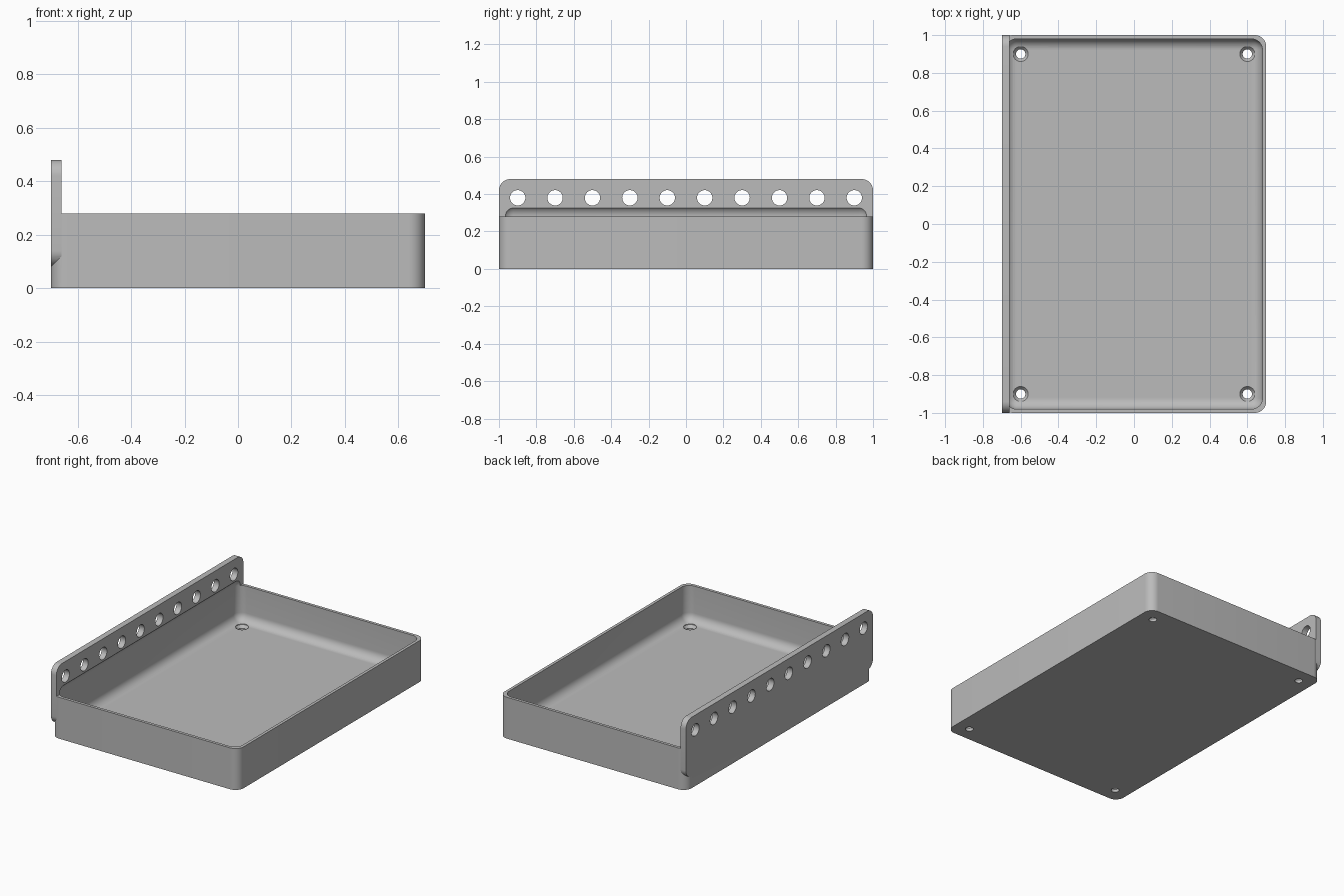
import bpy
import bmesh
import math
from mathutils import Matrix

if "Cube" in bpy.data.objects:
    bpy.data.objects.remove(bpy.data.objects["Cube"], do_unlink=True)

WIDTH, LENGTH, WALL_TOP = 1.4, 2.0, 0.28
RADIUS, WALL, FLOOR = 0.06, 0.02, 0.04
RAIL_THICK, RAIL_LOW, RAIL_TOP = 0.04, 0.08, 0.48
LEFT = -WIDTH / 2

grey = bpy.data.materials.new("plain grey")
grey.use_nodes = True
grey.diffuse_color = (0.5, 0.5, 0.5, 1)
grey.node_tree.nodes["Principled BSDF"].inputs["Base Color"].default_value = (0.5, 0.5, 0.5, 1)


def make_object(name, bm):
    bmesh.ops.recalc_face_normals(bm, faces=bm.faces)
    mesh = bpy.data.meshes.new(name)
    bm.to_mesh(mesh)
    bm.free()
    mesh.materials.append(grey)
    obj = bpy.data.objects.new(name, mesh)
    bpy.context.collection.objects.link(obj)
    return obj


def rounded_box(name, low, high, radius, axis=None):
    """Box with rounded edges: all of them, or only those along one axis."""
    size = [h - l for l, h in zip(low, high)]
    centre = [(h + l) / 2 for l, h in zip(low, high)]
    bm = bmesh.new()
    bmesh.ops.create_cube(bm, size=1)
    bmesh.ops.scale(bm, vec=size, verts=bm.verts)
    bmesh.ops.translate(bm, vec=centre, verts=bm.verts)
    edges = [e for e in bm.edges if axis is None
             or abs(e.verts[0].co[axis] - e.verts[1].co[axis]) > 1e-4]
    bmesh.ops.bevel(bm, geom=edges, offset=radius, segments=10,
                    profile=0.5, affect='EDGES')
    return make_object(name, bm)


def lathe(name, profile, matrix, sides=40):
    """Closed round solid from (radius, height) pairs."""
    bm = bmesh.new()
    rings = []
    for r, z in profile:
        angles = [2 * math.pi * i / sides for i in range(sides)]
        rings.append([bm.verts.new((r * math.cos(a), r * math.sin(a), z)) for a in angles])
    for a, b in zip(rings, rings[1:]):
        for i in range(sides):
            j = (i + 1) % sides
            bm.faces.new((a[i], a[j], b[j], b[i]))
    bm.faces.new(rings[0])
    bm.faces.new(rings[-1])
    bm.transform(matrix)
    return make_object(name, bm)


def combine(target, other, operation):
    mod = target.modifiers.new(operation.title(), 'BOOLEAN')
    mod.operation = operation
    mod.solver = 'EXACT'
    mod.object = other
    bpy.context.view_layer.objects.active = target
    bpy.ops.object.modifier_apply(modifier=mod.name)
    bpy.data.objects.remove(other, do_unlink=True)


# Tray body with rounded upright corners
tray = rounded_box("tray_with_rail", (LEFT, -LENGTH / 2, 0),
                   (-LEFT, LENGTH / 2, WALL_TOP), RADIUS, axis=2)

# Mounting rail along one long side
rail = rounded_box("rail", (LEFT, -LENGTH / 2, RAIL_LOW),
                   (LEFT + RAIL_THICK, LENGTH / 2, RAIL_TOP), RADIUS, axis=0)
combine(tray, rail, 'UNION')

# Hollow with filleted edges, which also undercuts the rail
cavity = rounded_box("cavity", (LEFT + WALL, -LENGTH / 2 + WALL, FLOOR),
                     (-LEFT - WALL, LENGTH / 2 - WALL, WALL_TOP + 0.06), RADIUS - 0.002)
combine(tray, cavity, 'DIFFERENCE')

# Row of round holes through the rail
for i in range(10):
    place = Matrix.Translation((LEFT, -0.9 + 0.2 * i, 0.38)) @ Matrix.Rotation(math.pi / 2, 4, 'Y')
    combine(tray, lathe("rail_hole", [(0.041, -0.1), (0.041, 0.1)], place), 'DIFFERENCE')

# Countersunk screw holes in the floor corners
screw = [(0.025, -0.05), (0.025, 0.02), (0.04, FLOOR - 0.002), (0.04, 0.12)]
for x in (-0.6, 0.6):
    for y in (-0.9, 0.9):
        combine(tray, lathe("screw_hole", screw, Matrix.Translation((x, y, 0))), 'DIFFERENCE')

bpy.ops.object.select_all(action='DESELECT')
tray.select_set(True)
bpy.context.view_layer.objects.active = tray
bpy.ops.object.shade_smooth_by_angle(angle=math.radians(30))
